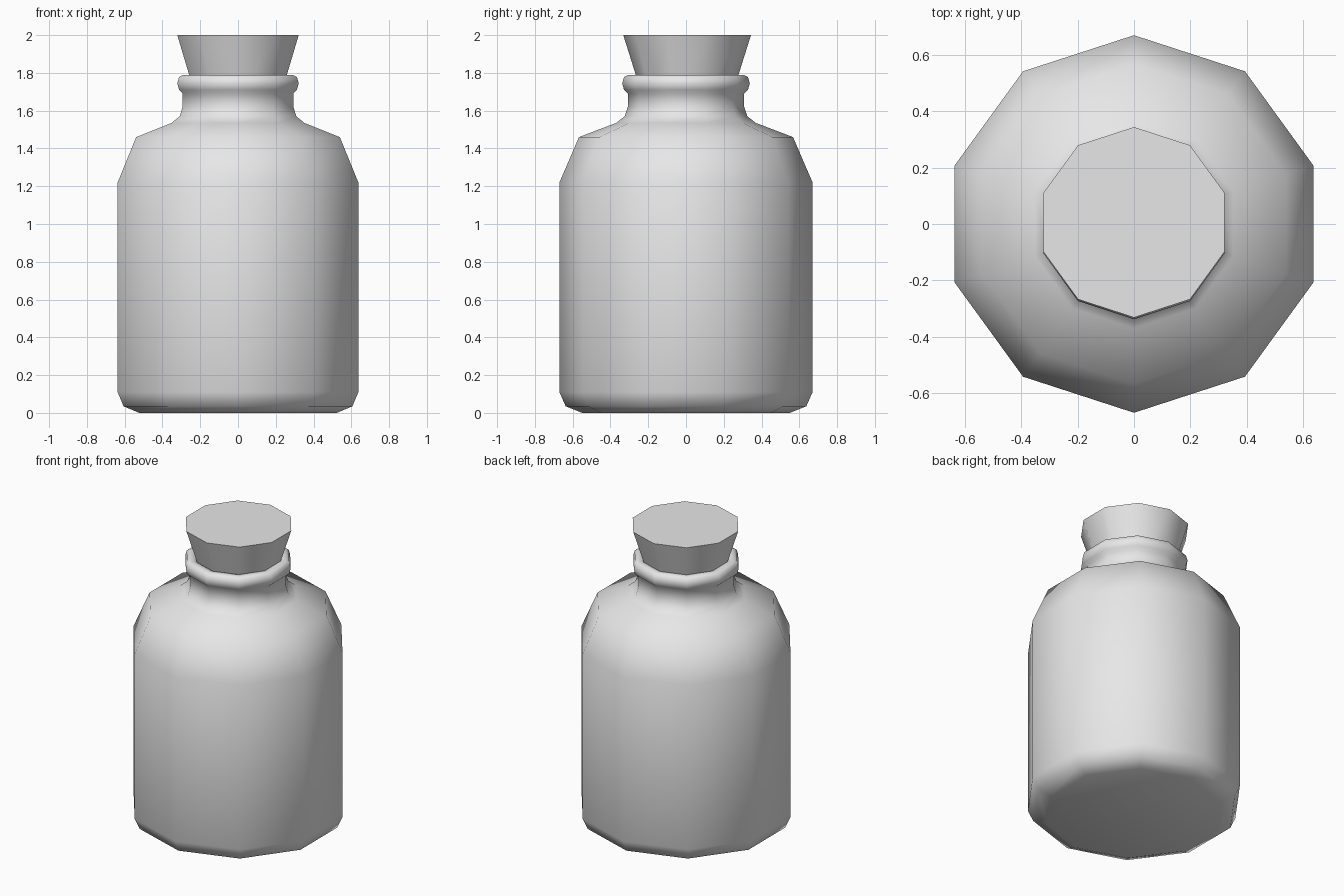
import bpy
import bmesh
import math

if "Cube" in bpy.data.objects:
    bpy.data.objects.remove(bpy.data.objects["Cube"], do_unlink=True)

SIDES = 10

# One plain grey for everything
GREY = (0.8, 0.8, 0.8, 1.0)
grey = bpy.data.materials.new("light_grey")
grey.use_nodes = True
grey.diffuse_color = GREY
grey.node_tree.nodes["Principled BSDF"].inputs["Base Color"].default_value = GREY


def lathe(name, profile, y_shift, smooth_angle):
    """Turn a (radius, height) profile into a ten-sided capped solid."""
    bm = bmesh.new()
    rings = []
    for radius, z in profile:
        ring = []
        for i in range(SIDES):
            a = math.pi / 2 + math.tau * i / SIDES
            ring.append(bm.verts.new((radius * math.cos(a), radius * math.sin(a) + y_shift, z)))
        rings.append(ring)
    for low, high in zip(rings, rings[1:]):
        for i in range(SIDES):
            j = (i + 1) % SIDES
            bm.faces.new((low[i], low[j], high[j], high[i]))
    bm.faces.new(rings[0][::-1])
    bm.faces.new(rings[-1])
    bmesh.ops.recalc_face_normals(bm, faces=bm.faces)
    mesh = bpy.data.meshes.new(name)
    bm.to_mesh(mesh)
    bm.free()
    mesh.materials.append(grey)
    obj = bpy.data.objects.new(name, mesh)
    bpy.context.collection.objects.link(obj)
    bpy.ops.object.select_all(action="DESELECT")
    obj.select_set(True)
    bpy.context.view_layer.objects.active = obj
    bpy.ops.object.shade_smooth_by_angle(angle=math.radians(smooth_angle))
    return obj


# Bottle: base, straight wall, shoulder, neck, rolled lip, then the mouth
bottle_profile = [
    (0.55, 0.0), (0.637, 0.035), (0.67, 0.11), (0.67, 1.22),
    (0.567, 1.46), (0.37, 1.535), (0.325, 1.57), (0.308, 1.62),
    (0.308, 1.69), (0.328, 1.71), (0.338, 1.745), (0.328, 1.778),
    (0.305, 1.79), (0.27, 1.785), (0.255, 1.76), (0.25, 1.66),
]
lathe("bottle", bottle_profile, 0.0, 80)

# Tapered stopper pushed into the mouth
lathe("stopper", [(0.225, 1.64), (0.338, 2.0)], 0.006, 45)
